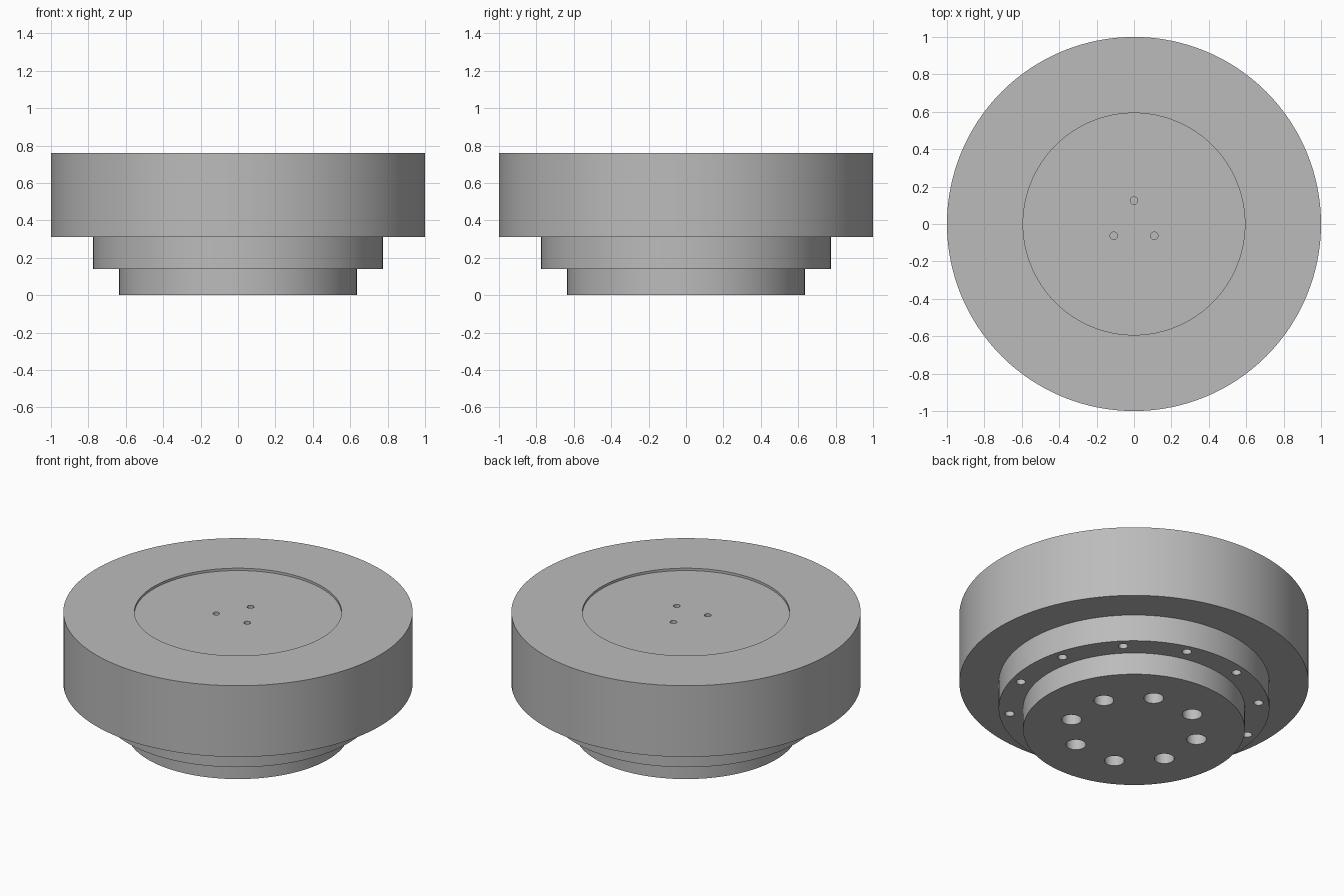
import bpy
import bmesh
from math import cos, sin, tau, radians

cube = bpy.data.objects.get("Cube")
if cube:
    bpy.data.objects.remove(cube, do_unlink=True)

# Single grey finish
grey = bpy.data.materials.new("plain grey")
grey.use_nodes = True
colour = (0.5, 0.5, 0.5, 1)
grey.diffuse_color = colour
grey.node_tree.nodes["Principled BSDF"].inputs["Base Color"].default_value = colour


def make_object(name, bm):
    bmesh.ops.recalc_face_normals(bm, faces=bm.faces)
    mesh = bpy.data.meshes.new(name)
    bm.to_mesh(mesh)
    bm.free()
    mesh.materials.append(grey)
    obj = bpy.data.objects.new(name, mesh)
    bpy.context.collection.objects.link(obj)
    return obj


def turned(name, profile, segments):
    """Lathe a (radius, height) profile and cap both ends."""
    bm = bmesh.new()
    rings = [[bm.verts.new((r * cos(tau * i / segments), r * sin(tau * i / segments), z))
              for i in range(segments)] for r, z in profile]
    for low, high in zip(rings, rings[1:]):
        for i in range(segments):
            j = (i + 1) % segments
            bm.faces.new((low[i], low[j], high[j], high[i]))
    bm.faces.new(rings[0])
    bm.faces.new(rings[-1])
    return make_object(name, bm)


def drill(body, name, count, circle, start, radius, bottom, top):
    """Cut a ring of evenly spaced round holes into the body."""
    for i in range(count):
        a = radians(start) + tau * i / count
        cutter = turned(name, [(radius, bottom), (radius, top)], 32)
        cutter.location = (circle * cos(a), circle * sin(a), 0)
        cutter.hide_render = True
        mod = body.modifiers.new(name, "BOOLEAN")
        mod.operation = "DIFFERENCE"
        mod.solver = "EXACT"
        mod.object = cutter
        bpy.ops.object.modifier_apply(modifier=mod.name)
        bpy.data.objects.remove(cutter, do_unlink=True)


# Stepped round body with a shallow recess in the top
FLANGE, RIM, TOP, FLOOR = 0.14, 0.31, 0.76, 0.745
body = turned("stepped_body", [
    (0.635, 0), (0.635, FLANGE), (0.775, FLANGE), (0.775, RIM),
    (1, RIM), (1, TOP), (0.593, TOP), (0.593, FLOOR)], 128)
bpy.context.view_layer.objects.active = body
body.select_set(True)

# Bolt holes: base, flange underside and recess floor
drill(body, "base_hole", 8, 0.375, 22.5, 0.057, -0.1, 0.2)
drill(body, "flange_hole", 12, 0.715, 15, 0.027, 0.05, 0.28)
drill(body, "recess_hole", 3, 0.125, 90, 0.02, 0.65, 0.85)

bpy.ops.object.shade_smooth_by_angle(angle=radians(30))
